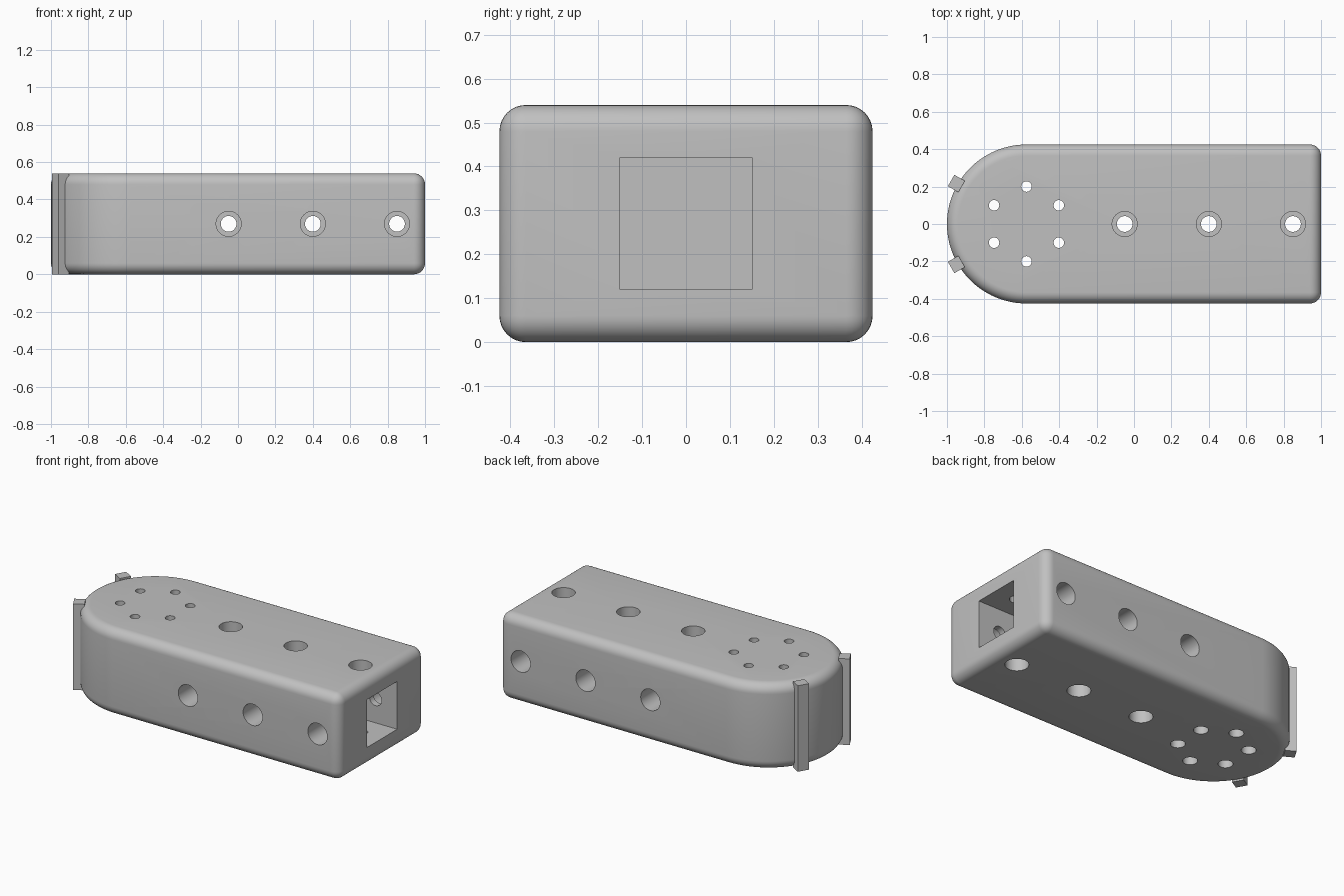
import bpy, bmesh
from math import pi, cos, sin, radians
from mathutils import Matrix, Vector

cube = bpy.data.objects.get("Cube")
if cube:
    bpy.data.objects.remove(cube, do_unlink=True)

HEIGHT, HALF_WIDTH, NOSE_X, FILLET = 0.54, 0.425, -0.575, 0.06
MID = HEIGHT / 2

grey = bpy.data.materials.new("plain_grey")
grey.use_nodes = True
colour = (0.53, 0.53, 0.53, 1)
grey.diffuse_color = colour
grey.node_tree.nodes["Principled BSDF"].inputs["Base Color"].default_value = colour


def make_object(name, bm):
    bmesh.ops.recalc_face_normals(bm, faces=bm.faces[:])
    mesh = bpy.data.meshes.new(name)
    bm.to_mesh(mesh)
    bm.free()
    mesh.materials.append(grey)
    obj = bpy.data.objects.new(name, mesh)
    bpy.context.collection.objects.link(obj)
    return obj


def box(name, size, matrix):
    bm = bmesh.new()
    bmesh.ops.create_cube(bm, size=1, matrix=matrix @ Matrix.Diagonal((*size, 1)))
    return make_object(name, bm)


def lathe(name, profile, matrix, sides=40):
    """Closed turned solid about local z from (radius, z) steps."""
    bm = bmesh.new()
    rings = [[bm.verts.new((r * cos(2 * pi * i / sides), r * sin(2 * pi * i / sides), z))
              for i in range(sides)] for r, z in profile]
    for a, b in zip(rings, rings[1:]):
        for i in range(sides):
            j = (i + 1) % sides
            bm.faces.new((a[i], a[j], b[j], b[i]))
    bm.faces.new(rings[0])
    bm.faces.new(rings[-1])
    bm.transform(matrix)
    return make_object(name, bm)


def activate(obj):
    bpy.ops.object.select_all(action='DESELECT')
    obj.select_set(True)
    bpy.context.view_layer.objects.active = obj


def cut(target, cutter):
    activate(target)
    mod = target.modifiers.new("cut", 'BOOLEAN')
    mod.operation, mod.solver, mod.object = 'DIFFERENCE', 'EXACT', cutter
    bpy.ops.object.modifier_apply(modifier=mod.name)
    bpy.data.objects.remove(cutter, do_unlink=True)


# Body: block with a half-round nose, extruded and filleted all round
bm = bmesh.new()
steps = 48
outline = [(1, -HALF_WIDTH), (1, HALF_WIDTH)]
for i in range(steps + 1):
    a = pi / 2 + pi * i / steps
    outline.append((NOSE_X + HALF_WIDTH * cos(a), HALF_WIDTH * sin(a)))
base = bm.faces.new([bm.verts.new((x, y, 0)) for x, y in outline])
top = bmesh.ops.extrude_face_region(bm, geom=[base])
bmesh.ops.translate(bm, vec=(0, 0, HEIGHT),
                    verts=[v for v in top["geom"] if isinstance(v, bmesh.types.BMVert)])
body = make_object("body", bm)
activate(body)
bevel = body.modifiers.new("fillet", 'BEVEL')
bevel.width, bevel.segments = FILLET, 8
bevel.limit_method, bevel.angle_limit = 'ANGLE', radians(40)
bpy.ops.object.modifier_apply(modifier=bevel.name)

# Square socket in the flat end
SOCKET_END = -0.2
cut(body, box("socket_cutter", (1.1 - SOCKET_END, 0.3, 0.3),
              Matrix.Translation(((1.1 + SOCKET_END) / 2, 0, MID))))

# Cross holes, counterbored from both faces, along y and z
spool = [(0.067, -0.5), (0.067, -0.19), (0.042, -0.19),
         (0.042, 0.19), (0.067, 0.19), (0.067, 0.5)]
for x in (-0.05, 0.4, 0.85):
    for tilt in (0, pi / 2):
        place = Matrix.Translation((x, 0, MID)) @ Matrix.Rotation(tilt, 4, 'X')
        cut(body, lathe("hole_cutter", spool, place))

# Ring of six screw holes in the nose, counterbored from below
screw = [(0.042, -0.1), (0.042, 0.42), (0.028, 0.42), (0.028, 0.7)]
for i in range(6):
    a = radians(30 + 60 * i)
    place = Matrix.Translation((NOSE_X + 0.2 * cos(a), 0.2 * sin(a), 0))
    cut(body, lathe("screw_cutter", screw, place, 24))

activate(body)
bpy.ops.object.shade_smooth_by_angle(angle=radians(30))

# Upright ribs on the nose
for name, angle in (("left_rib", 150), ("right_rib", 210)):
    turn = Matrix.Rotation(radians(angle), 4, 'Z')
    place = Matrix.Translation((NOSE_X, 0, MID)) @ turn @ Matrix.Translation((0.4325, 0, 0))
    box(name, (0.065, 0.07, HEIGHT), place)
